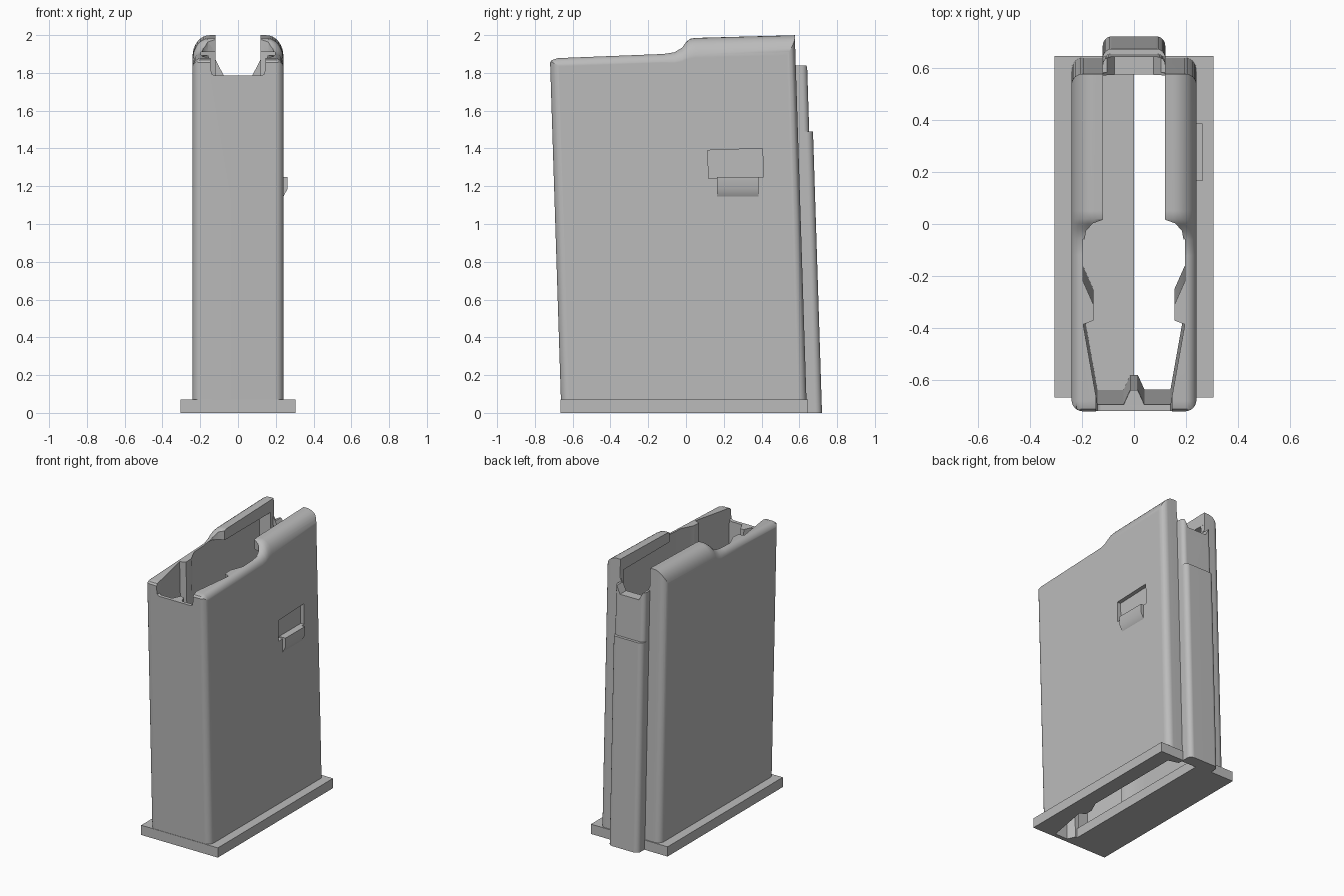
import bpy, bmesh, math

if "Cube" in bpy.data.objects:
    bpy.data.objects.remove(bpy.data.objects["Cube"], do_unlink=True)

LEAN = 0.032  # the whole case leans forward by this much per unit of height

grey = bpy.data.materials.new("plain grey")
grey.use_nodes = True
GREY = (0.5, 0.5, 0.5, 1)
grey.diffuse_color = GREY
grey.node_tree.nodes["Principled BSDF"].inputs["Base Color"].default_value = GREY


def loft(name, sections):
    """Skin a list of equal-length point rings and cap both ends."""
    bm = bmesh.new()
    rings = [[bm.verts.new(p) for p in s] for s in sections]
    for a, b in zip(rings, rings[1:]):
        for i in range(len(a)):
            j = (i + 1) % len(a)
            bm.faces.new((a[i], a[j], b[j], b[i]))
    bm.faces.new(rings[0])
    bm.faces.new(rings[-1])
    bmesh.ops.recalc_face_normals(bm, faces=bm.faces)
    mesh = bpy.data.meshes.new(name)
    bm.to_mesh(mesh)
    bm.free()
    mesh.materials.append(grey)
    ob = bpy.data.objects.new(name, mesh)
    bpy.context.collection.objects.link(ob)
    return ob


def upright(name, plan, z0, z1):
    """Extrude a plan upward along the leaning axis."""
    return loft(name, [[(x, y - LEAN * z, z) for x, y in plan] for z in (z0, z1)])


def along_y(name, profile, y0, y1):
    return loft(name, [[(x, y, z) for x, z in profile] for y in (y0, y1)])


def mirrored(half):
    return half + [(-x, v) for x, v in reversed(half)]


def rounded(w, y0, y1, r0, r1, n=6):
    """Rectangle plan with rounded front (r0) and rear (r1) corners."""
    half = []
    for cy, r, start in ((y0 + r0, r0, -90), (y1 - r1, r1, 0)):
        for i in range(n + 1):
            a = math.radians(start + 90 * i / n)
            half.append((w - r + r * math.cos(a), cy + r * math.sin(a)))
    return mirrored(half)


def combine(ob, tool, operation, keep=False):
    mod = ob.modifiers.new("combine", "BOOLEAN")
    mod.operation = operation
    mod.solver = "EXACT"
    mod.object = tool
    deps = bpy.context.evaluated_depsgraph_get()
    mesh = bpy.data.meshes.new_from_object(ob.evaluated_get(deps))
    ob.modifiers.clear()
    ob.data = mesh
    if not keep:
        bpy.data.objects.remove(tool, do_unlink=True)


def finish(ob):
    bpy.ops.object.select_all(action="DESELECT")
    ob.select_set(True)
    bpy.context.view_layer.objects.active = ob
    bpy.ops.object.shade_smooth_by_angle(angle=math.radians(35))
    mod = ob.modifiers.new("even_shading", "WEIGHTED_NORMAL")
    mod.keep_sharp = True


# Outer case: leaning rounded plan trimmed by a shoulder shape
case = upright("case", rounded(0.24, -0.66, 0.64, 0.045, 0.045), -0.1, 2.2)


def shoulder(y, top, rx, rz, n=8):
    half = [(0.2405, 0.06)]
    for i in range(n + 1):
        a = math.pi / 2 * i / n
        half.append((0.2405 - rx + rx * math.cos(a), top - rz + rz * math.sin(a)))
    return [(x, y, z) for x, z in mirrored(half)]


ridge = [(-0.8, 1.80, 0), (-0.73, 1.84, 0), (-0.71, 1.868, 0), (-0.68, 1.878, 0),
         (-0.12, 1.90, 0), (-0.06, 1.91, 0.2), (-0.02, 1.935, 0.5),
         (0.0, 1.962, 0.8), (0.02, 1.98, 1), (0.05, 1.985, 1),
         (0.6, 2.0, 1), (0.7, 2.0, 1)]
trim = loft("shoulder_trim", [shoulder(y, top, 0.045 + 0.045 * t, 0.05 + 0.06 * t)
                              for y, top, t in ridge])
combine(case, trim, "INTERSECT")

# Rear spine: thicker below, stepped in near the top
spine = upright("spine", rounded(0.12, 0.635, 0.72, 0.002, 0.035), 0, 1.49)
spine_top = upright("spine_top", rounded(0.12, 0.635, 0.70, 0.002, 0.03), 1.4, 1.84)
combine(spine, spine_top, "UNION")

# Inside plan: front rib, tapered nose, side ribs, straight walls
inside = [(0.015, -0.58), (0.04, -0.635), (0.14, -0.635), (0.195, -0.325),
          (0.155, -0.31), (0.155, -0.25), (0.195, -0.16)]
lower = inside + [(0.195, 0.58), (0.12, 0.6), (0.12, 0.63)]
upper = inside + [(0.195, -0.02), (0.185, 0.035), (0.16, 0.065), (0.12, 0.08),
                  (0.12, 0.63)]

# Base plate, open on the left half only
plate = loft("base_plate", [[(sx * 0.305, y, z) for sx, y in
                             ((-1, -0.665), (1, -0.665), (1, 0.645), (-1, 0.645))]
                            for z in (0, 0.07)])
slot = upright("slot", [(0, lower[0][1])] + lower + [(0, lower[-1][1])], -0.1, 0.2)
combine(plate, slot, "DIFFERENCE")
combine(plate, spine, "DIFFERENCE", keep=True)

# Hollow the case, leaving curled lips over the rear half
combine(case, spine, "UNION")
combine(case, upright("cavity", mirrored(lower), -0.1, 1.91), "DIFFERENCE")
mouth = upright("mouth", mirrored([(x - 0.001, y) for x, y in upper]), 1.7, 2.2)
combine(case, mouth, "DIFFERENCE")

# Front and rear notches in the rim
front_notch = mirrored([(0.125, 1.785), (0.14, 1.795), (0.145, 1.83), (0.145, 2.2)])
combine(case, along_y("front_notch", front_notch, -0.8, -0.62), "DIFFERENCE")
rear_notch = mirrored([(0.075, 1.785), (0.119, 1.87), (0.119, 2.2)])
combine(case, along_y("rear_notch", rear_notch, 0.5, 0.8), "DIFFERENCE")

# Side pocket and catch on the left wall
pocket = loft("pocket", [[(x, 0.12, 1.24), (x, 0.41, 1.25),
                          (x, 0.405, 1.40), (x, 0.115, 1.39)] for x in (0.212, 0.3)])
combine(case, pocket, "DIFFERENCE")
catch = along_y("side_catch", [(0.205, 1.25), (0.262, 1.25), (0.262, 1.185),
                               (0.24, 1.145), (0.205, 1.145)], 0.165, 0.385)

for part in (case, plate, catch):
    finish(part)
